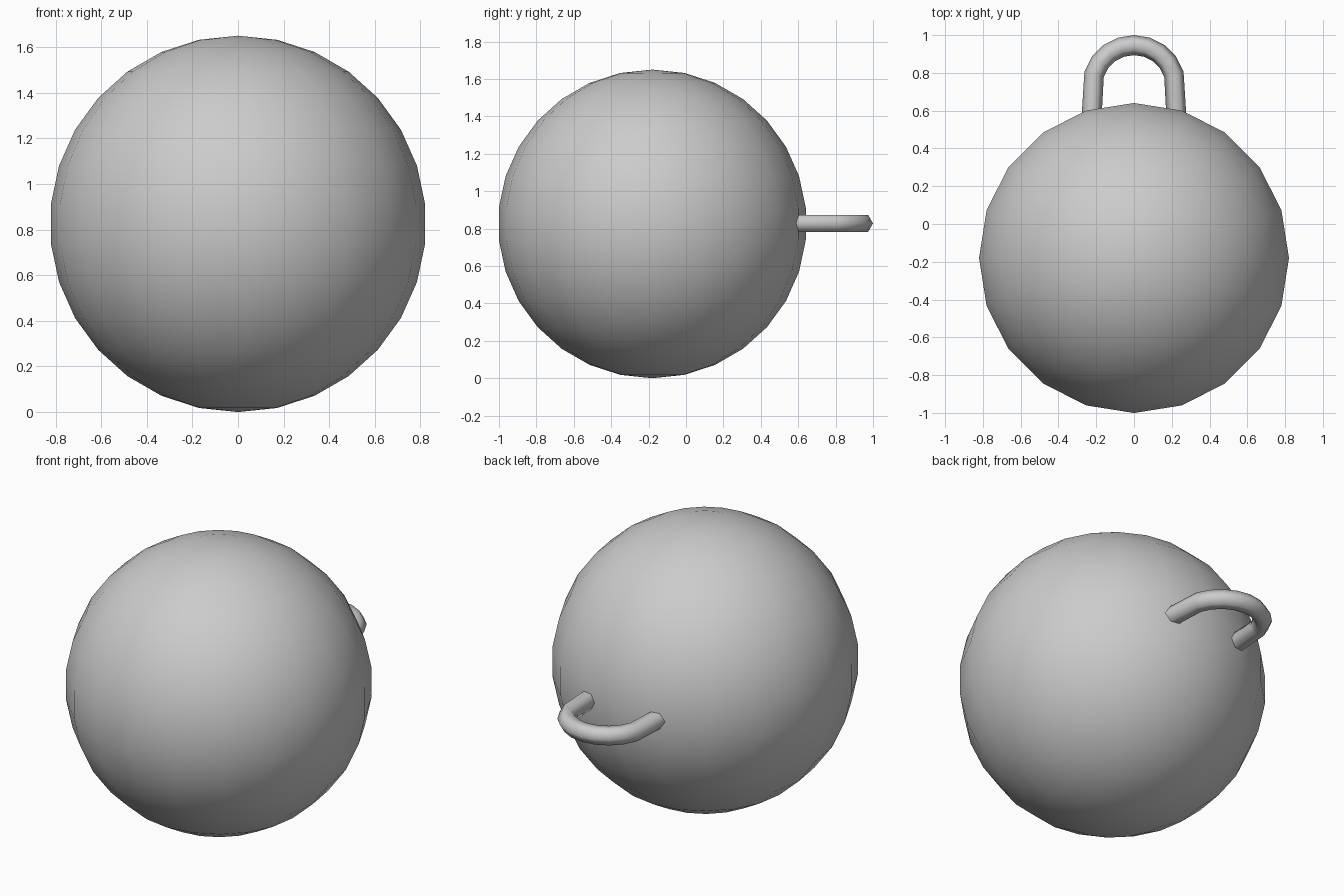
import bpy, bmesh
from math import sin, cos, pi, radians
from mathutils import Vector

if "Cube" in bpy.data.objects:
    bpy.data.objects.remove(bpy.data.objects["Cube"])

# Ball body
bpy.ops.mesh.primitive_uv_sphere_add(segments=20, ring_count=15, radius=0.825,
                                     location=(0, -0.18, 0.825))
ball = bpy.context.object
ball.name = "ball"
bpy.ops.object.shade_smooth()

# Handle path: slightly splayed legs joined by an arc, in the horizontal plane
path = [Vector((0.226, 0.54, 0.828))]
for i in range(9):
    a = radians(18 + 18 * i)
    path.append(Vector((0.222 * cos(a), 0.725 + 0.222 * sin(a), 0.828)))
path.append(Vector((-0.226, 0.54, 0.828)))

# Handle: six-sided tube swept along the path
bm = bmesh.new()
rings = []
last = len(path) - 1
for i, p in enumerate(path):
    d_in = (p - path[max(i - 1, 0)]).normalized()
    d_out = (path[min(i + 1, last)] - p).normalized()
    t = (d_in + d_out).normalized()
    side = Vector((t.y, -t.x, 0))
    rings.append([bm.verts.new(p + 0.053 * (side * cos(k * pi / 3)
                                            + Vector((0, 0, sin(k * pi / 3)))))
                  for k in range(6)])
for r0, r1 in zip(rings, rings[1:]):
    for k in range(6):
        n = (k + 1) % 6
        bm.faces.new((r0[k], r0[n], r1[n], r1[k]))
bm.faces.new(rings[0])
bm.faces.new(rings[-1])
bmesh.ops.recalc_face_normals(bm, faces=bm.faces)
mesh = bpy.data.meshes.new("handle")
bm.to_mesh(mesh)
bm.free()
handle = bpy.data.objects.new("handle", mesh)
bpy.context.collection.objects.link(handle)
bpy.ops.object.select_all(action='DESELECT')
handle.select_set(True)
bpy.context.view_layer.objects.active = handle
bpy.ops.object.shade_smooth_by_angle(angle=radians(65))
